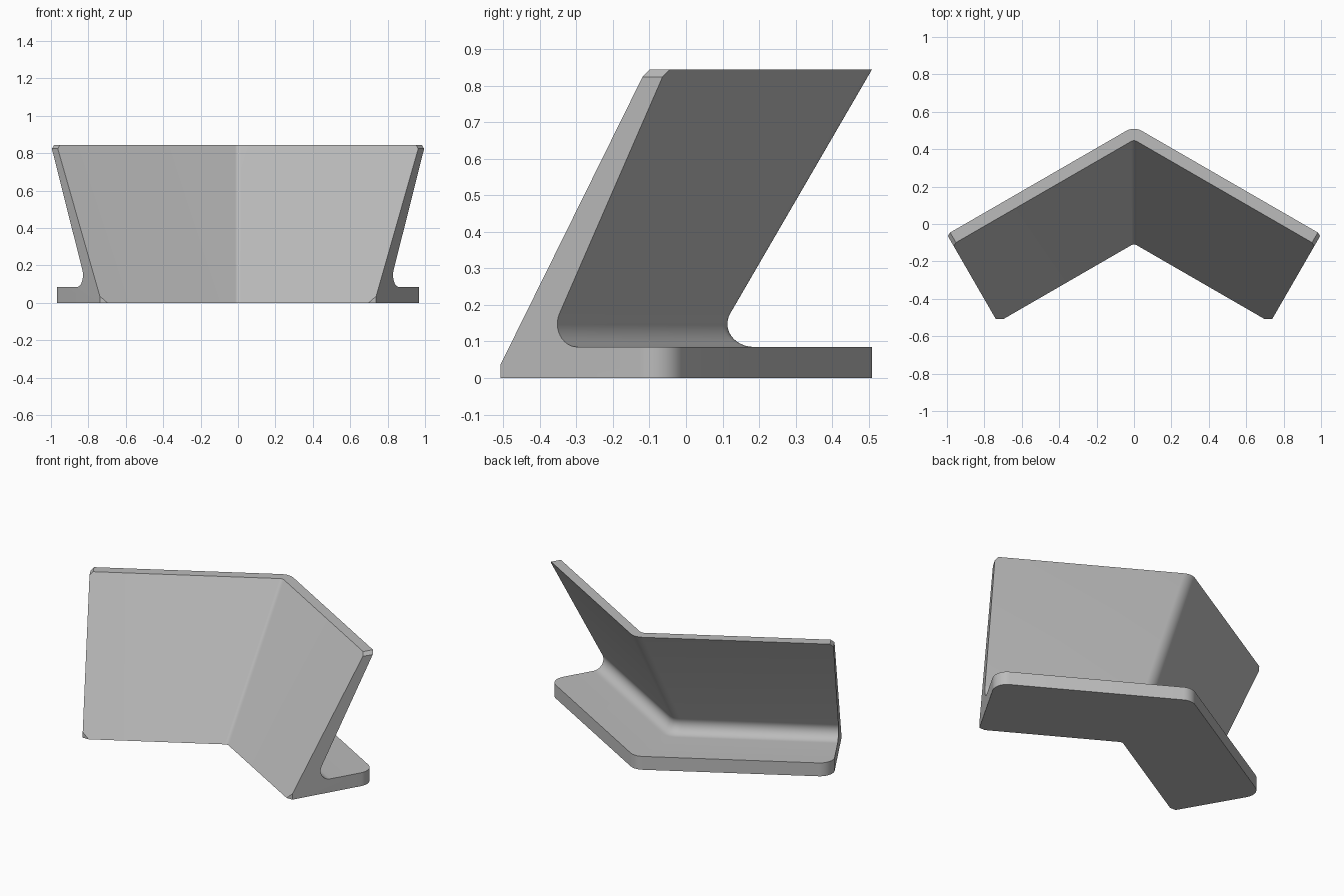
import bpy, bmesh
from math import radians, sin, cos, tan, atan
from mathutils import Vector

cube = bpy.data.objects.get("Cube")
if cube:
    bpy.data.objects.remove(cube, do_unlink=True)

WING = radians(30)            # each wing sweeps forward by this angle
HALF = 0.894                  # wing length from the centre
HEIGHT, FOOT = 0.844, 0.085
FRONT_R, BACK_R = 0.03, 0.085  # crease rounding, front and back
FILLET = 0.063
BACK, TOP_FRONT, TOE = 0.452, 0.39, -0.091
BACK_SLOPE = 0.503

# Cross-section: (depth, height, crease radius)
profile = [(TOE, 0, FRONT_R), (BACK, 0, BACK_R), (BACK, FOOT, BACK_R)]
lean = atan(BACK_SLOPE)
root = BACK - BACK_SLOPE * (HEIGHT - FOOT)
centre = root + FILLET / tan((radians(90) - lean) / 2)
STEPS = 12
for i in range(STEPS + 1):
    a = radians(-90) - (radians(90) + lean) * i / STEPS
    profile.append((centre + FILLET * cos(a), FOOT + FILLET + FILLET * sin(a), BACK_R))
profile += [(BACK, HEIGHT, BACK_R), (TOP_FRONT, HEIGHT, FRONT_R)]


def end_point(u, z, side):
    return Vector((side * (HALF * cos(WING) + u * sin(WING)), u * cos(WING) - HALF * sin(WING), z))


def crease_point(u, z, r, a):
    return Vector((r * sin(a), (u - r) / cos(WING) + r * cos(a), z))


# Sweep the section along the bent plan
bm = bmesh.new()
ARC = 10
rings = [[bm.verts.new(end_point(u, z, -1)) for u, z, r in profile]]
for k in range(ARC + 1):
    a = WING * (2 * k / ARC - 1)
    rings.append([bm.verts.new(crease_point(u, z, r, a)) for u, z, r in profile])
rings.append([bm.verts.new(end_point(u, z, 1)) for u, z, r in profile])
n = len(profile)
for r0, r1 in zip(rings, rings[1:]):
    for i in range(n):
        j = (i + 1) % n
        bm.faces.new((r0[i], r0[j], r1[j], r1[i]))
for ring in (rings[0], rings[-1]):
    bm.faces.new(ring)
bmesh.ops.recalc_face_normals(bm, faces=bm.faces[:])


def bevel_ends(i, j, size, segments):
    edges = [bm.edges.get((ring[i], ring[j])) for ring in (rings[0], rings[-1])]
    bmesh.ops.bevel(bm, geom=edges, offset=size, offset_type='OFFSET', segments=segments,
                    profile=0.5, affect='EDGES')


# Chamfered top corners, then rounded foot corners
top_ends = [(ring[n - 2].co.copy(), ring[n - 1].co.copy()) for ring in (rings[0], rings[-1])]
foot_edges = [bm.edges.get((ring[1], ring[2])) for ring in (rings[0], rings[-1])]
top_edges = [bm.edges.get((ring[n - 2], ring[n - 1])) for ring in (rings[0], rings[-1])]
bmesh.ops.bevel(bm, geom=foot_edges, offset=0.085, offset_type='OFFSET', segments=10,
                profile=0.5, affect='EDGES')
top_edges = [e for e in bm.edges if any(
    {tuple(round(c, 4) for c in v.co) for v in e.verts}
    == {tuple(round(c, 4) for c in p) for p in pair} for pair in top_ends)]
bmesh.ops.bevel(bm, geom=top_edges, offset=0.02, offset_type='OFFSET', segments=1,
                profile=0.5, affect='EDGES')

# Trim the pointed toes flat
bmesh.ops.bisect_plane(bm, geom=bm.verts[:] + bm.edges[:] + bm.faces[:], dist=1e-5,
                       plane_co=(0, -0.508, 0), plane_no=(0, -1, 0), clear_outer=True)
bmesh.ops.holes_fill(bm, edges=[e for e in bm.edges if e.is_boundary], sides=0)
bmesh.ops.recalc_face_normals(bm, faces=bm.faces[:])

mesh = bpy.data.meshes.new("angled_stand")
bm.to_mesh(mesh)
bm.free()
stand = bpy.data.objects.new("angled_stand", mesh)
bpy.context.collection.objects.link(stand)

# Plain grey material
grey = bpy.data.materials.new("plain_grey")
grey.use_nodes = True
colour = (0.5, 0.5, 0.5, 1)
grey.diffuse_color = colour
grey.node_tree.nodes["Principled BSDF"].inputs["Base Color"].default_value = colour
mesh.materials.append(grey)

bpy.ops.object.select_all(action='DESELECT')
stand.select_set(True)
bpy.context.view_layer.objects.active = stand
bpy.ops.object.shade_smooth_by_angle(angle=radians(25))
